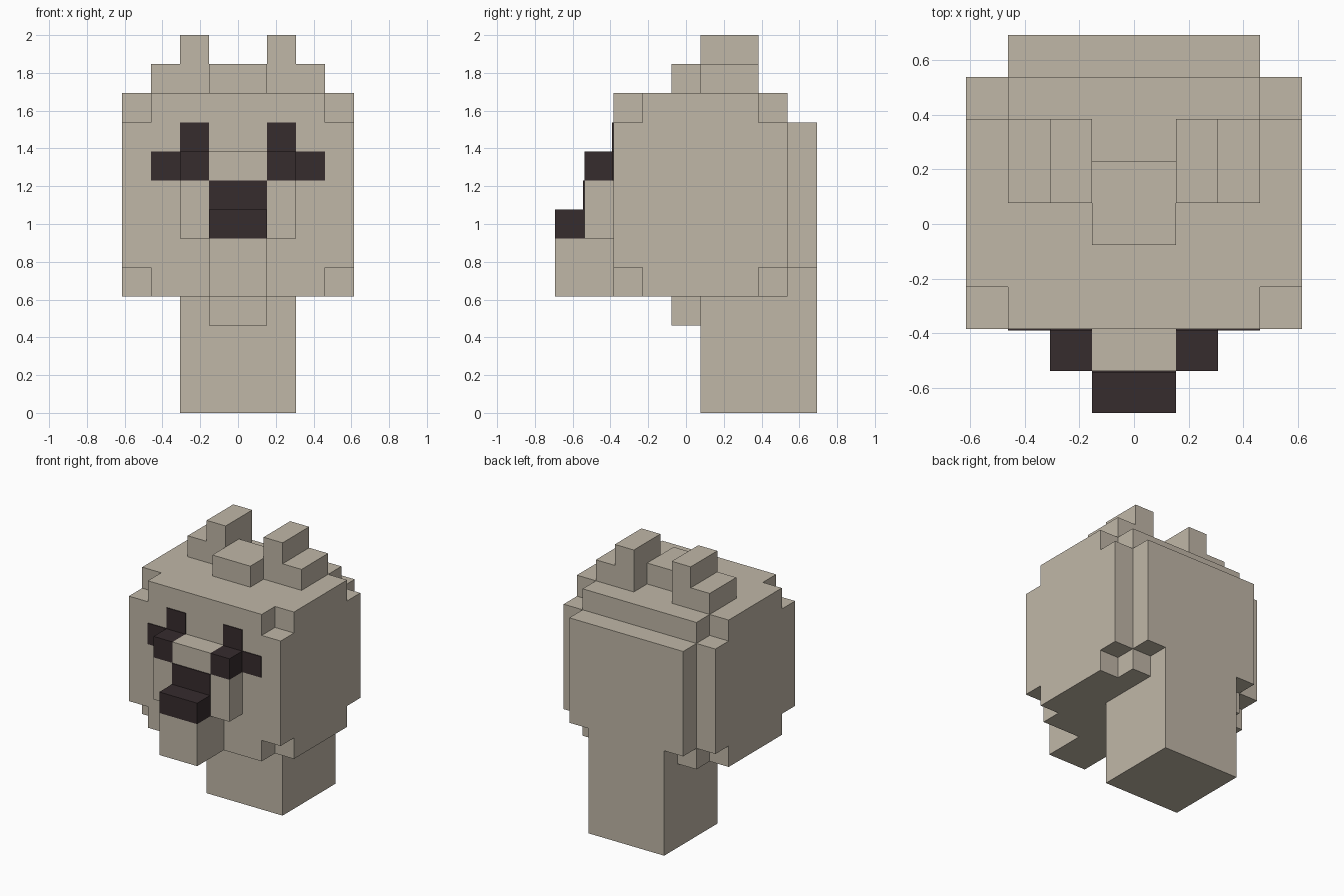
import bpy
import bmesh
from mathutils import Vector

cube = bpy.data.objects.get("Cube")
if cube:
    bpy.data.objects.remove(cube, do_unlink=True)

U = 2 / 13                     # one block
ORIGIN = Vector((0, -4.5, 0))  # y is counted in blocks from the front
THIN = 0.04                    # painted plate thickness, in blocks


def material(name, color):
    mat = bpy.data.materials.new(name)
    mat.use_nodes = True
    mat.diffuse_color = color
    mat.node_tree.nodes["Principled BSDF"].inputs["Base Color"].default_value = color
    return mat


BEIGE = material("beige_fur", (0.527, 0.474, 0.386, 1))
DARK = material("dark_brown", (0.037, 0.025, 0.027, 1))


def add_box(bm, low, high):
    low, high = Vector(low), Vector(high)
    verts = bmesh.ops.create_cube(bm, size=1)["verts"]
    for v in verts:
        v.co = ((low + high) / 2 + v.co * (high - low) + ORIGIN) * U


def make_object(name, boxes, mat):
    bm = bmesh.new()
    for low, high in boxes:
        add_box(bm, low, high)
    mesh = bpy.data.meshes.new(name)
    bm.to_mesh(mesh)
    bm.free()
    mesh.materials.append(mat)
    obj = bpy.data.objects.new(name, mesh)
    bpy.context.collection.objects.link(obj)
    return obj


def block(name, x, y, z, mat=BEIGE):
    return make_object(name, [tuple(zip(x, y, z))], mat)


def pair(name, x, y, z, mat=BEIGE):
    block("left_" + name, x, y, z, mat)
    block("right_" + name, (-x[1], -x[0]), y, z, mat)


# Head with a one-block notch cut from each corner
head = block("head", (-4, 4), (2, 8), (4, 11))
corners = [Vector((x, y, z)) for x in (-4, 4) for y in (2, 8) for z in (4, 11)]
one = Vector((1, 1, 1))
cutter = make_object("corner_cutter", [(c - one, c + one) for c in corners], BEIGE)
cutter.hide_render = True
mod = head.modifiers.new("notches", 'BOOLEAN')
mod.operation = 'DIFFERENCE'
mod.solver = 'EXACT'
mod.object = cutter
bpy.context.view_layer.objects.active = head
bpy.ops.object.modifier_apply(modifier=mod.name)
bpy.data.objects.remove(cutter, do_unlink=True)

# Neck and back of the head
block("neck", (-2, 2), (5, 9), (0, 4))
block("nape", (-2, 2), (8, 9), (4, 5))
block("back_of_head", (-3, 3), (8, 9), (5, 10))
block("throat", (-1, 1), (4, 5), (3, 4))

# Forelock and ears
block("forelock", (-1, 1), (4, 6), (11, 12))
pair("ear", (1, 2), (5, 7), (11, 13))
pair("ear_base", (2, 3), (5, 7), (11, 12))

# Muzzle, jaw and nose
block("muzzle", (-2, 2), (1, 2), (6, 8))
block("muzzle_bridge", (-1, 1), (1, 2), (8, 9))
block("jaw", (-1, 1), (0, 2), (4, 6))
block("nose", (-1, 1), (0, 1), (6, 7), DARK)
block("nose_top", (-1, 1), (1 - THIN, 1), (7, 8), DARK)

# Eyes: a block beside the bridge and painted plates on the face
pair("eye", (1, 2), (1, 2), (8, 9), DARK)
pair("eye_upper", (1, 2), (2 - THIN, 2), (9, 10), DARK)
pair("eye_outer", (2, 3), (2 - THIN, 2), (8, 9), DARK)
